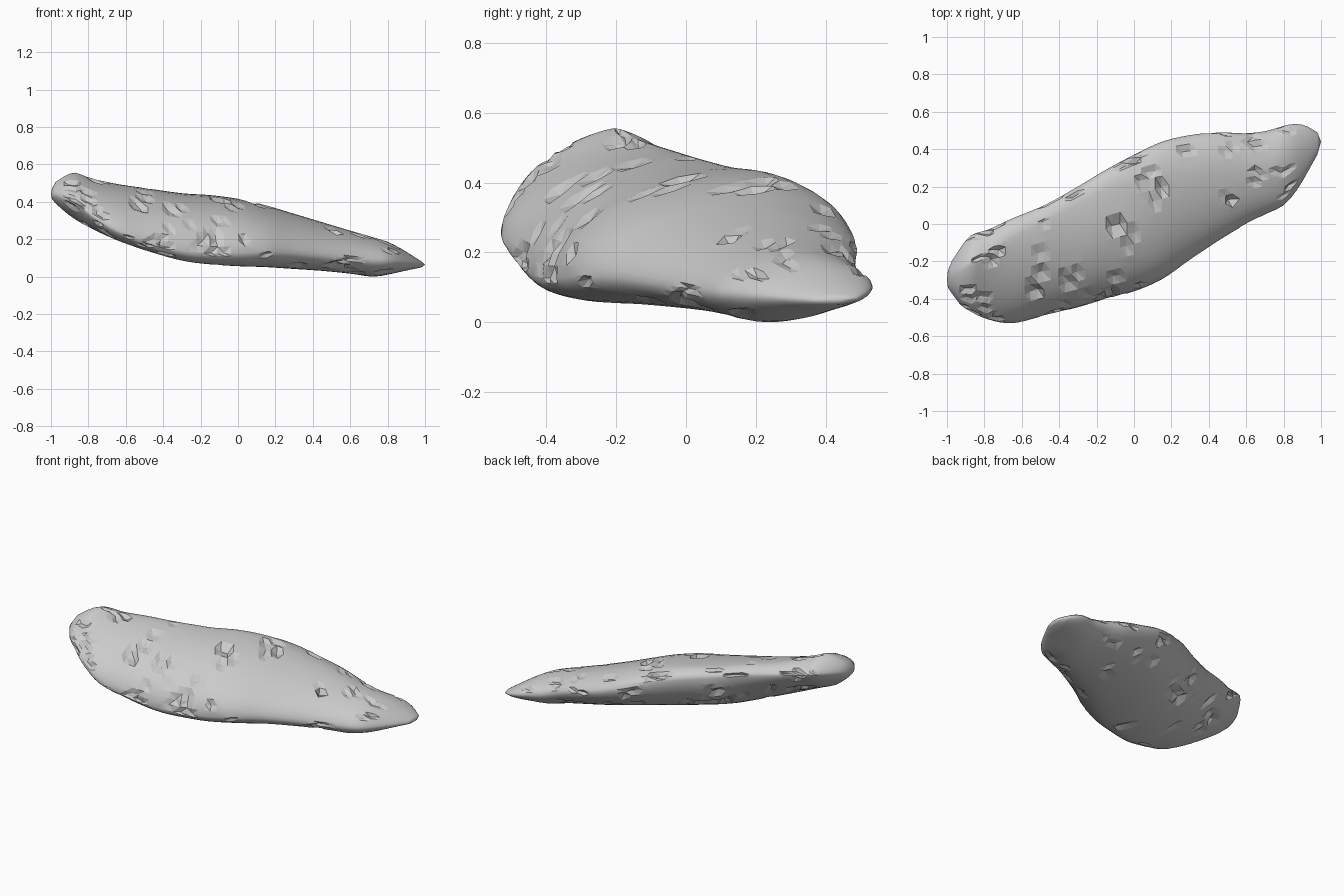
import bpy, bmesh, math, random

if "Cube" in bpy.data.objects:
    bpy.data.objects.remove(bpy.data.objects["Cube"])

random.seed(4)
SEGS = 40

# Cross-sections along x: x, y low, y high, z low, z high, tilt, pointedness
STATIONS = [
    (-0.995, -0.34, -0.25, 0.42, 0.475, 0.2, 1.1),
    (-0.975, -0.37, -0.20, 0.395, 0.51, 0.2, 1.2),
    (-0.93, -0.43, -0.13, 0.355, 0.54, 0.25, 1.4),
    (-0.87, -0.47, -0.06, 0.31, 0.56, 0.3, 1.45),
    (-0.78, -0.51, -0.03, 0.26, 0.53, 0.48, 1.35),
    (-0.65, -0.53, 0.03, 0.20, 0.50, 0.65, 1.2),
    (-0.48, -0.49, 0.10, 0.14, 0.475, 0.7, 1.1),
    (-0.30, -0.445, 0.20, 0.09, 0.45, 0.7, 1.0),
    (-0.15, -0.40, 0.29, 0.07, 0.44, 0.68, 1.0),
    (0.0, -0.36, 0.37, 0.06, 0.42, 0.6, 1.0),
    (0.15, -0.295, 0.44, 0.055, 0.385, 0.5, 1.05),
    (0.30, -0.19, 0.475, 0.045, 0.34, 0.42, 1.1),
    (0.45, -0.09, 0.49, 0.035, 0.295, 0.38, 1.1),
    (0.60, 0.0, 0.485, 0.02, 0.25, 0.3, 1.1),
    (0.72, 0.06, 0.50, 0.004, 0.215, 0.2, 1.1),
    (0.80, 0.10, 0.525, 0.015, 0.19, 0.2, 1.1),
    (0.87, 0.18, 0.535, 0.03, 0.155, 0.2, 1.1),
    (0.93, 0.28, 0.52, 0.043, 0.118, 0.2, 1.1),
    (0.98, 0.37, 0.49, 0.053, 0.086, 0.2, 1.0),
]


def spline(a, b, c, d, t):
    return tuple(0.5 * (2*q + (r-p)*t + (2*p-5*q+4*r-s)*t*t + (3*q-p-3*r+s)*t**3)
                 for p, q, r, s in zip(a, b, c, d))


def sections():
    n = len(STATIONS)
    for i in range(n - 1):
        pts = [STATIONS[min(max(i + k, 0), n - 1)] for k in (-1, 0, 1, 2)]
        steps = max(1, round((pts[2][0] - pts[1][0]) / 0.035))
        for k in range(steps):
            yield spline(*pts, k / steps)
    yield STATIONS[-1]


def outline(tilt, power):
    """Slanted oval in a unit square: four curved arcs between the points touching its sides."""
    back, top, front, bottom = (1, tilt), (tilt, 1), (-1, -tilt), (-tilt, -1)
    arcs = ((back, top, 7), (top, front, 13), (front, bottom, 7), (bottom, back, 13))
    pts = []
    for n, (a, b, count) in enumerate(arcs):
        # the arc centre shares one coordinate with each end point
        c = (b[0], a[1]) if n % 2 == 0 else (a[0], b[1])
        for k in range(count):
            t = math.pi / 2 * k / count
            ca, sb = math.cos(t) ** power, math.sin(t) ** power
            pts.append(tuple(c[m] + (a[m] - c[m]) * ca + (b[m] - c[m]) * sb for m in (0, 1)))
    return pts


# Stone body: slanted rings lofted from end to end
bm = bmesh.new()
rings = []
for x, y0, y1, z0, z1, tilt, power in sections():
    rings.append([bm.verts.new((x, (y0 + y1) / 2 + (y1 - y0) / 2 * u,
                                (z0 + z1) / 2 + (z1 - z0) / 2 * v))
                  for u, v in outline(tilt, power)])
for a, b in zip(rings, rings[1:]):
    for j in range(SEGS):
        k = (j + 1) % SEGS
        bm.faces.new((a[j], a[k], b[k], b[j]))
for ring, tip in ((rings[0], (-1.0, -0.30, 0.447)), (rings[-1], (1.0, 0.44, 0.068))):
    v = bm.verts.new(tip)
    for j in range(SEGS):
        bm.faces.new((ring[j], ring[(j + 1) % SEGS], v))
bmesh.ops.recalc_face_normals(bm, faces=bm.faces)
for f in bm.faces:
    f.smooth = True
bm.normal_update()

# Chipped marks: small irregular dents with flat facets
chipped = set()
for _ in range(95):
    i = random.randrange(3, len(rings) - 5)
    j = random.randrange(SEGS)
    for k in range(random.choice((1, 2, 2, 3))):
        v = rings[min(i + k, len(rings) - 4)][(j + random.choice((0, 0, 1))) % SEGS]
        v.co -= v.normal * random.uniform(0.008, 0.018)
        v.co.x += random.uniform(-0.01, 0.01)
        chipped.update(v.link_faces)
for f in bmesh.ops.triangulate(bm, faces=list(chipped))["faces"]:
    f.smooth = False

# Rest on the ground
low = min(v.co.z for v in bm.verts)
for v in bm.verts:
    v.co.z -= low
bmesh.ops.recalc_face_normals(bm, faces=bm.faces)

mesh = bpy.data.meshes.new("stone_blade")
bm.to_mesh(mesh)
bm.free()
obj = bpy.data.objects.new("stone_blade", mesh)
bpy.context.collection.objects.link(obj)
